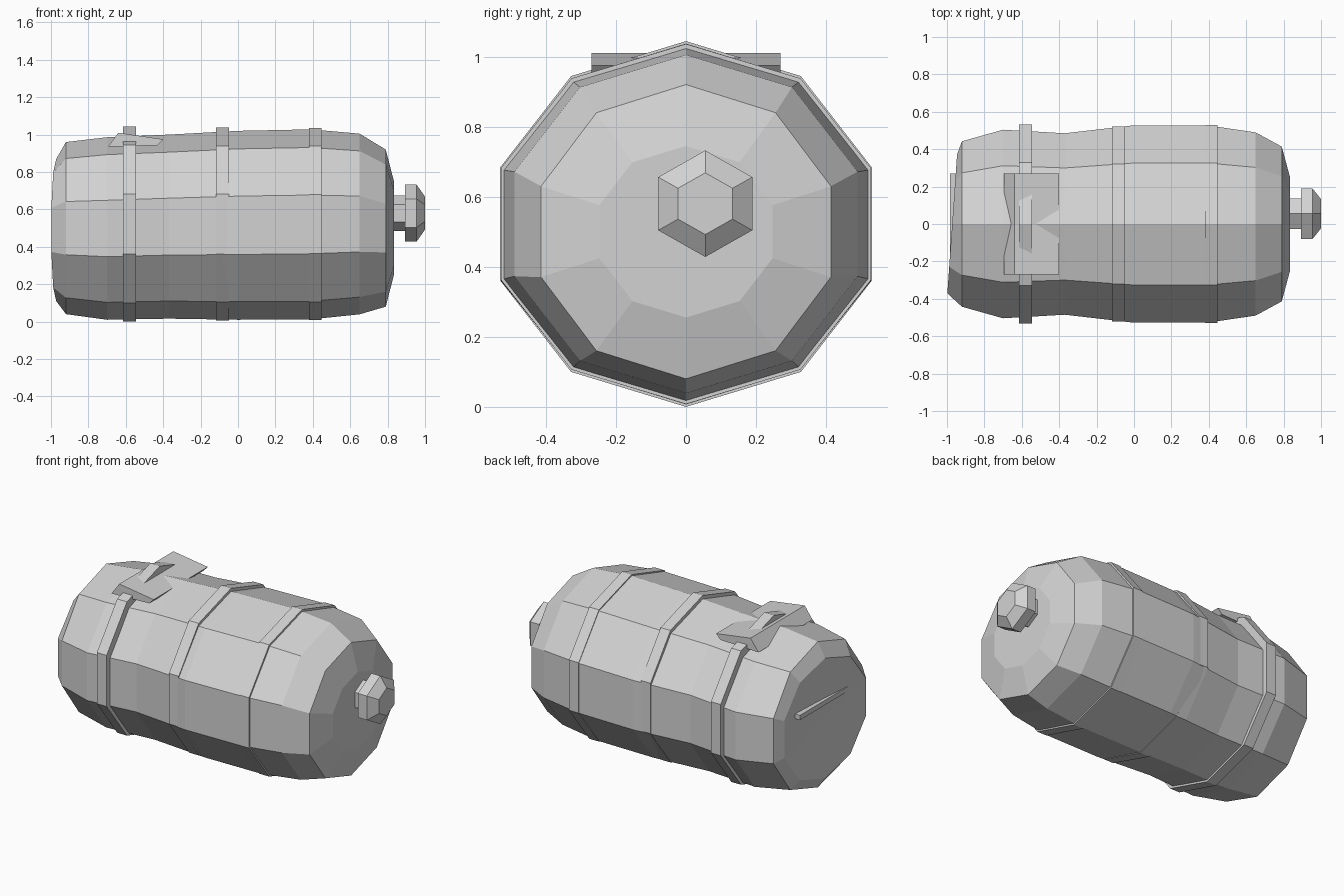
import bpy
from math import sin, cos, tau

if "Cube" in bpy.data.objects:
    bpy.data.objects.remove(bpy.data.objects["Cube"])

clay = bpy.data.materials.new("plain_grey")
clay.diffuse_color = (0.65, 0.65, 0.65, 1)
clay.use_nodes = True
clay.node_tree.nodes["Principled BSDF"].inputs["Base Color"].default_value = clay.diffuse_color


def make(name, verts, faces):
    mesh = bpy.data.meshes.new(name)
    mesh.from_pydata(verts, [], faces)
    mesh.materials.append(clay)
    obj = bpy.data.objects.new(name, mesh)
    bpy.context.collection.objects.link(obj)
    return obj


def lathe(name, rings, sides, cy=0.0, closed=False):
    """Skin polygon rings given as (x, y radius, z radius, z centre, x lean with y)."""
    verts = []
    for x, ry, rz, cz, lean in rings:
        for i in range(sides):
            a = tau * i / sides
            y = ry * sin(a)
            verts.append((x + lean * y, cy + y, cz + rz * cos(a)))
    n = len(rings)
    faces = []
    for r in range(n if closed else n - 1):
        s = (r + 1) % n
        for i in range(sides):
            j = (i + 1) % sides
            faces.append((r * sides + i, r * sides + j, s * sides + j, s * sides + i))
    if not closed:
        # Fan the two ends to a centre point
        for r, flip in ((0, True), (n - 1, False)):
            x, _, _, cz, _ = rings[r]
            c = len(verts)
            verts.append((x + (0.01 if flip else 0), cy, cz))
            for i in range(sides):
                a, b = r * sides + i, r * sides + (i + 1) % sides
                faces.append((b, a, c) if flip else (a, b, c))
    # faces wind inwards along +x, so turn them all around
    return make(name, verts, [f[::-1] for f in faces])


# Ten-sided, slightly lumpy barrel
lathe("barrel_body", [
    (-0.972, 0.39, 0.38, 0.49, 0.07),
    (-0.92, 0.465, 0.46, 0.50, 0.0),
    (-0.70, 0.53, 0.488, 0.498, 0.0),
    (-0.37, 0.51, 0.492, 0.508, 0.0),
    (0.00, 0.555, 0.505, 0.515, 0.0),
    (0.39, 0.555, 0.508, 0.520, 0.0),
    (0.65, 0.515, 0.483, 0.522, 0.0),
    (0.79, 0.435, 0.42, 0.500, 0.0),
    (0.835, 0.26, 0.245, 0.500, 0.0)], 10)

# Three hoops around the barrel
for k, (x, ry, rz) in enumerate([(-0.58, 0.558, 0.522), (-0.083, 0.548, 0.515),
                                 (0.413, 0.556, 0.514)]):
    lathe(f"hoop_{k + 1}", [
        (x - 0.034, ry, rz, 0.522, 0), (x + 0.034, ry, rz, 0.522, 0),
        (x + 0.034, ry - 0.07, rz - 0.07, 0.522, 0),
        (x - 0.034, ry - 0.07, rz - 0.07, 0.522, 0)], 10, closed=True)

# Six-sided spigot on the right end
lathe("spigot_stem", [(0.78, 0.095, 0.095, 0.58, 0), (0.91, 0.095, 0.095, 0.58, 0)], 6, 0.055)
lathe("spigot_knob", [(0.893, 0.155, 0.152, 0.58, 0), (0.955, 0.155, 0.152, 0.58, 0),
                      (1.0, 0.09, 0.088, 0.58, 0)], 6, 0.055)


def prism(name, section, y0, y1):
    n = len(section)
    verts = [(x, y, z) for y in (y0, y1) for x, z in section]
    faces = [(i, (i + 1) % n, n + (i + 1) % n, n + i) for i in range(n)]
    faces += [tuple(range(n))[::-1], tuple(range(n, 2 * n))]
    return make(name, verts, [f[::-1] for f in faces])


# Wedge-shaped plate across the top, pierced by the barrel ridge
prism("top_plate", [(-0.695, 0.935), (-0.43, 0.943), (-0.40, 0.975), (-0.64, 1.01)], -0.27, 0.27)

# Thin bar on the left end
prism("end_bar", [(-0.985, 0.585), (-0.90, 0.585), (-0.90, 0.615), (-0.985, 0.615)], -0.36, 0.27)

# Consistent outward normals
import bmesh
for obj in bpy.context.collection.objects:
    bm = bmesh.new()
    bm.from_mesh(obj.data)
    bmesh.ops.recalc_face_normals(bm, faces=bm.faces)
    bm.to_mesh(obj.data)
    bm.free()
